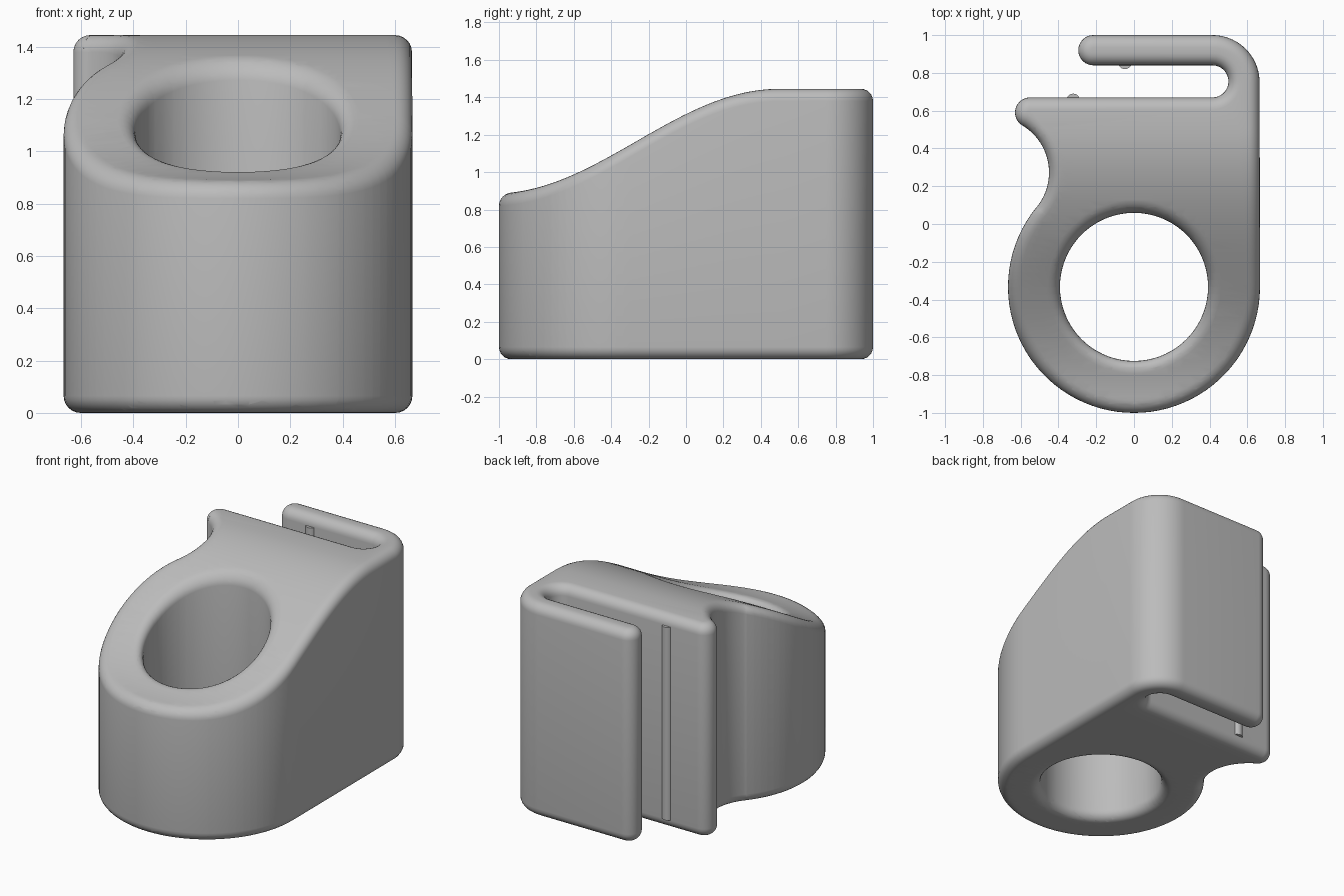
import bpy, bmesh
from math import cos, sin, pi, radians
from mathutils import Vector

cube = bpy.data.objects.get("Cube")
if cube:
    bpy.data.objects.remove(cube)

FILLET = 0.065
FILLET_STEPS = 6

grey = bpy.data.materials.new("plain grey")
grey.use_nodes = True
grey.diffuse_color = (0.5, 0.5, 0.5, 1)
grey.node_tree.nodes["Principled BSDF"].inputs["Base Color"].default_value = (0.5, 0.5, 0.5, 1)

# Outline arcs: centre x, centre y, radius, start angle, end angle, segments
# Arcs with a falling angle are concave; straight walls join the arcs.
OUTLINE = [
    (0, -0.333, 0.667, 140.8, 360, 56),          # round front
    (0.415, 0.75, 0.25, 0, 90, 18),              # back corner
    (-0.215, 0.92, 0.08, 90, 270, 18),           # clip arm tip
    (0.415, 0.755, 0.085, 90, -90, 18),          # slot end
    (-0.55, 0.59, 0.08, 90, 239.06, 16),         # tongue tip
    (-0.74, 0.273, 0.29, 59.06, -39.2, 26),      # side hollow
]
HOLE = [(0, -0.333, 0.392, 360, 5, 71)]


def ring(arcs, inset):
    """Points of the outline moved into the solid by inset."""
    points = []
    for cx, cy, r, a, b, n in arcs:
        r += -inset if b > a else inset
        for i in range(n + 1):
            t = radians(a + (b - a) * i / n)
            points.append((cx + r * cos(t), cy + r * sin(t)))
    return points


def top_height(y):
    """S-shaped rise from the front lip to the level back."""
    t = min(max((y + 1.03) / 1.53, 0), 1)
    return 0.885 + 0.56 * (1 - cos(pi * t)) / 2


def edge_loop(bm, loop):
    return [bm.edges.get((loop[i - 1], loop[i])) for i in range(len(loop))]


def finish(name, bm):
    bmesh.ops.recalc_face_normals(bm, faces=bm.faces)
    mesh = bpy.data.meshes.new(name)
    bm.to_mesh(mesh)
    bm.free()
    mesh.materials.append(grey)
    obj = bpy.data.objects.new(name, mesh)
    bpy.context.collection.objects.link(obj)
    bpy.ops.object.select_all(action='DESELECT')
    obj.select_set(True)
    bpy.context.view_layer.objects.active = obj
    bpy.ops.object.shade_smooth_by_angle(angle=radians(35))
    return obj


# Holder body: filleted walls, first with a level top at z = 1
bm = bmesh.new()
angles = [pi / 2 * i / FILLET_STEPS for i in range(FILLET_STEPS + 1)]
levels = [(FILLET * (1 - sin(a)), FILLET * (1 - cos(a))) for a in angles]
levels += [(inset, 1 - z) for inset, z in reversed(levels)]
bottom_edges, top_edges = [], []
for arcs in (OUTLINE, HOLE):
    loops = [[bm.verts.new((x, y, z)) for x, y in ring(arcs, inset)] for inset, z in levels]
    for low, high in zip(loops, loops[1:]):
        for i in range(len(low)):
            bm.faces.new((low[i - 1], low[i], high[i], high[i - 1]))
    bottom_edges += edge_loop(bm, loops[0])
    top_edges += edge_loop(bm, loops[-1])
for edges in (bottom_edges, top_edges):
    bmesh.ops.triangle_fill(bm, edges=edges, use_beauty=True)

# Slice into strips, then lift the top to the curved slope
for i in range(40):
    bmesh.ops.bisect_plane(bm, geom=bm.verts[:] + bm.edges[:] + bm.faces[:], dist=1e-5,
                           plane_co=(0, -0.99 + i * 0.0385, 0), plane_no=(0, 1, 0))
for v in bm.verts:
    if v.co.z > 0.5:
        v.co.z += top_height(v.co.y) - 1
finish("holder_body", bm)


# Grip ribs inside the slot
def rib(name, x, y):
    bm = bmesh.new()
    bmesh.ops.create_cone(bm, cap_ends=True, segments=24, radius1=0.036, radius2=0.036, depth=1.31)
    bmesh.ops.translate(bm, verts=bm.verts, vec=Vector((x, y, 0.722)))
    finish(name, bm)


rib("tongue_rib", -0.322, 0.654)
rib("arm_rib", -0.048, 0.856)
